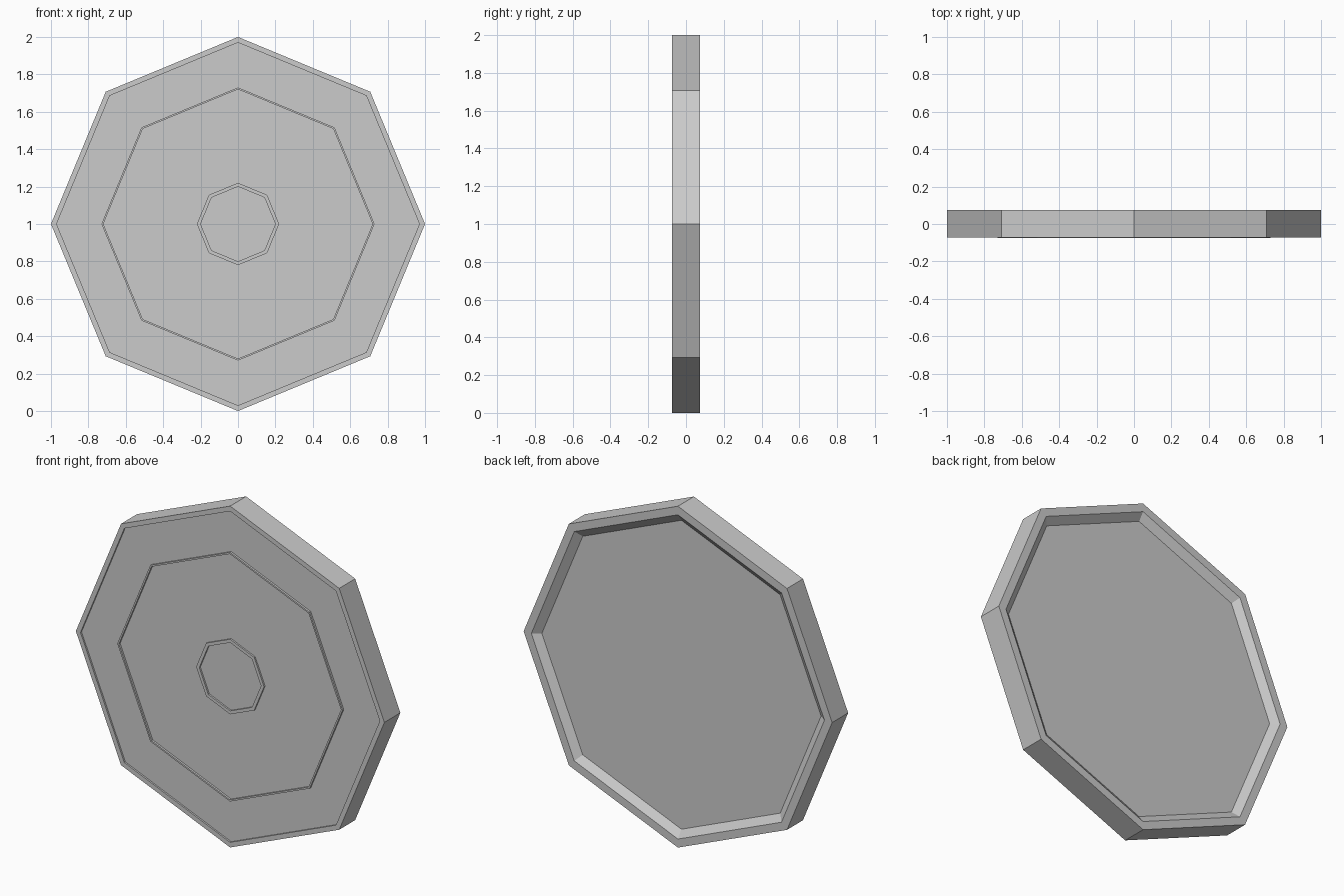
import bpy, bmesh
from math import cos, sin, pi

if "Cube" in bpy.data.objects:
    bpy.data.objects.remove(bpy.data.objects["Cube"])

SIDES = 8


def lathe(name, profile, cap_ends=False):
    """Sweep (radius, y) points round the y axis, centred at z = 1."""
    bm = bmesh.new()
    loops = [[bm.verts.new((r * cos(2 * pi * i / SIDES), y, 1 + r * sin(2 * pi * i / SIDES)))
              for i in range(SIDES)] for r, y in profile]
    for a, b in zip(loops, loops[1:]):
        for i in range(SIDES):
            j = (i + 1) % SIDES
            bm.faces.new((a[i], a[j], b[j], b[i]))
    if cap_ends:
        bm.faces.new(loops[0])
        bm.faces.new(loops[-1])
        bmesh.ops.recalc_face_normals(bm, faces=bm.faces)
    mesh = bpy.data.meshes.new(name)
    bm.to_mesh(mesh)
    bm.free()
    obj = bpy.data.objects.new(name, mesh)
    bpy.context.collection.objects.link(obj)
    return obj


FACE = -0.063   # front panel level, just behind the rim

# Octagonal plate: sunken front panel, outer rim, sloped recess in the back
lathe("plate", [(0.97, FACE), (0.97, -0.073), (1.0, -0.073), (1.0, 0.075),
                (0.95, 0.075), (0.905, 0.042)], cap_ends=True)

# Thin raised rings on the front panel
for name, outer, inner, top in (("outer_ring", 0.73, 0.72, -0.075),
                                ("centre_ring", 0.22, 0.20, -0.073)):
    lathe(name, [(inner, FACE), (inner, top), (outer, top), (outer, FACE)])
